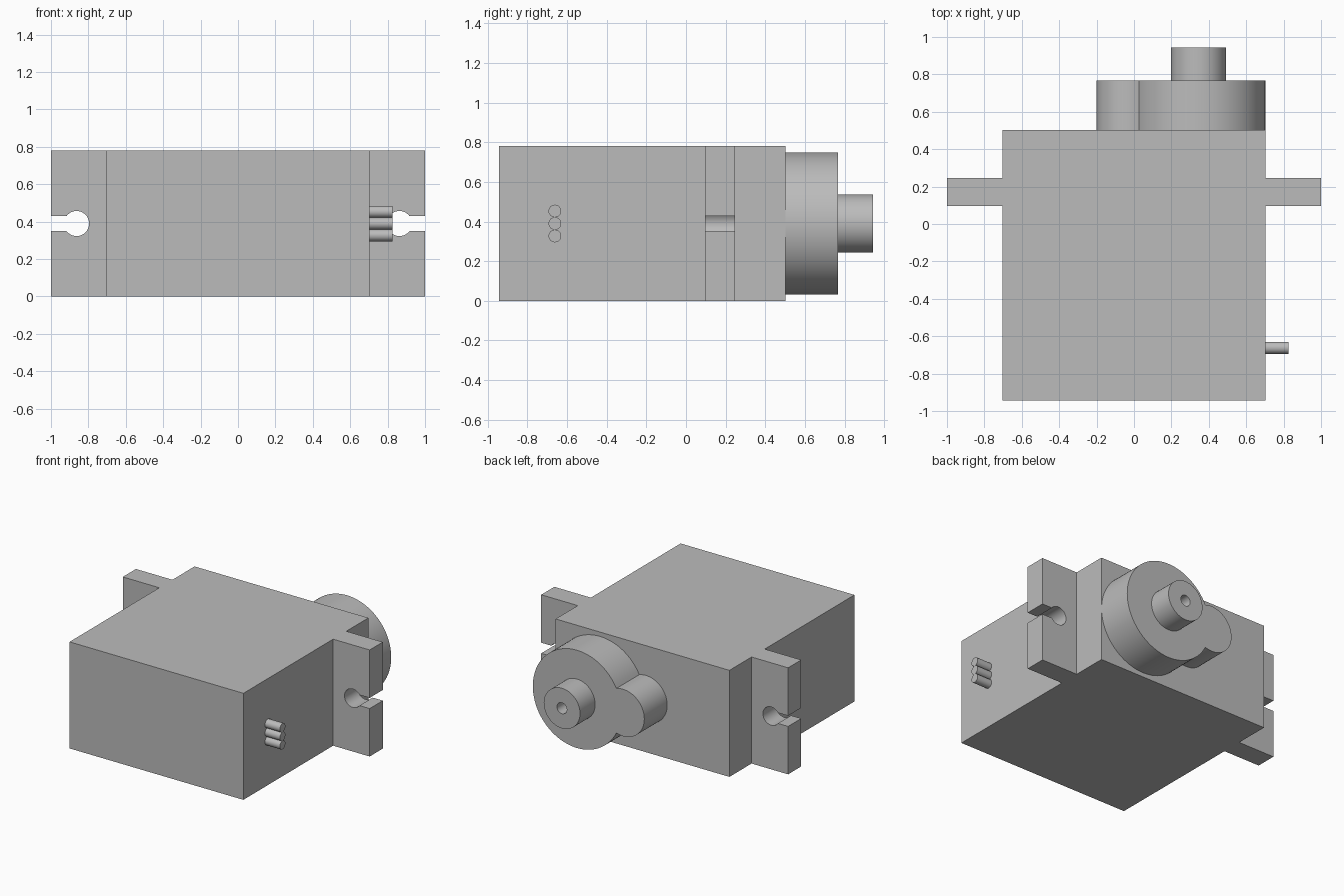
import bpy
import bmesh
from math import radians, sin, cos, atan2, asin, sqrt, pi

cube = bpy.data.objects.get("Cube")
if cube:
    bpy.data.objects.remove(cube)

grey = bpy.data.materials.new("grey plastic")
grey.use_nodes = True
COLOUR = (0.5, 0.5, 0.5, 1)
grey.diffuse_color = COLOUR
grey.node_tree.nodes["Principled BSDF"].inputs["Base Color"].default_value = COLOUR

MID = 0.39           # height of the centre line
SIDE = 0.704         # half width of the case
TOP = 0.78


def finish(name, bm):
    bmesh.ops.recalc_face_normals(bm, faces=bm.faces)
    for face in bm.faces:
        face.smooth = True
    mesh = bpy.data.meshes.new(name)
    bm.to_mesh(mesh)
    bm.free()
    mesh.set_sharp_from_angle(angle=radians(30))
    mesh.materials.append(grey)
    obj = bpy.data.objects.new(name, mesh)
    bpy.context.collection.objects.link(obj)
    return obj


def arc(cx, cz, r, start, end, steps):
    return [(cx + r * cos(start + (end - start) * i / steps),
             cz + r * sin(start + (end - start) * i / steps)) for i in range(steps + 1)]


def prism(name, outline, start, end, axis="y"):
    """Extrude an (across, up) outline along x or y."""
    bm = bmesh.new()
    place = (lambda a, z, d: (a, d, z)) if axis == "y" else (lambda a, z, d: (d, a, z))
    near = [bm.verts.new(place(a, z, start)) for a, z in outline]
    far = [bm.verts.new(place(a, z, end)) for a, z in outline]
    bm.faces.new(near)
    bm.faces.new(far[::-1])
    for i in range(len(near)):
        j = (i + 1) % len(near)
        bm.faces.new((near[j], near[i], far[i], far[j]))
    return finish(name, bm)


# Case
prism("case", [(-SIDE, 0), (SIDE, 0), (SIDE, TOP), (-SIDE, TOP)], -0.943, 0.503)

# Mounting ears with keyhole slots open to the outside
HOLE_R, SLOT = 0.067, 0.039
gap = asin(SLOT / HOLE_R)
keyhole = arc(0.863, MID, HOLE_R, 2 * pi - gap, gap, 40)
ear = [(SIDE, 0), (1, 0), (1, MID - SLOT)] + keyhole + [(1, MID + SLOT), (1, TOP), (SIDE, TOP)]
for name, s in (("left_ear", 1), ("right_ear", -1)):
    prism(name, [(s * x, z) for x, z in ear], 0.095, 0.247)

# Gear housing: a large and a small round joined in one outline
BIG_X, BIG_R, SMALL_X, SMALL_R = 0.345, 0.358, -0.028, 0.172
span = BIG_X - SMALL_X
join_x = BIG_X - (span ** 2 + BIG_R ** 2 - SMALL_R ** 2) / (2 * span)
join_z = sqrt(BIG_R ** 2 - (BIG_X - join_x) ** 2)
big = atan2(join_z, join_x - BIG_X)
small = atan2(join_z, join_x - SMALL_X)
housing = arc(BIG_X, MID, BIG_R, -big, big, 72)
housing += arc(SMALL_X, MID, SMALL_R, small, 2 * pi - small, 40)[1:-1]
prism("gear_housing", housing, 0.503, 0.768)

# Output shaft with a screw hole
bm = bmesh.new()
profile = [(0.04, 0.768), (0.04, 0.943), (0.147, 0.943), (0.147, 0.768)]
verts = [bm.verts.new((BIG_X + r, y, MID)) for r, y in profile]
edges = [bm.edges.new(pair) for pair in zip(verts, verts[1:])]
bmesh.ops.spin(bm, geom=verts + edges, cent=(BIG_X, 0, MID), axis=(0, 1, 0),
               angle=2 * pi, steps=48, use_duplicate=False)
bmesh.ops.remove_doubles(bm, verts=bm.verts, dist=0.0005)
finish("output_shaft", bm)

# Three cable stubs on the side
for name, step in (("lower", -1), ("middle", 0), ("upper", 1)):
    ring = arc(-0.662, MID + 0.063 * step, 0.032, 0, 2 * pi, 24)[:-1]
    prism(name + "_cable", ring, SIDE, 0.825, axis="x")
